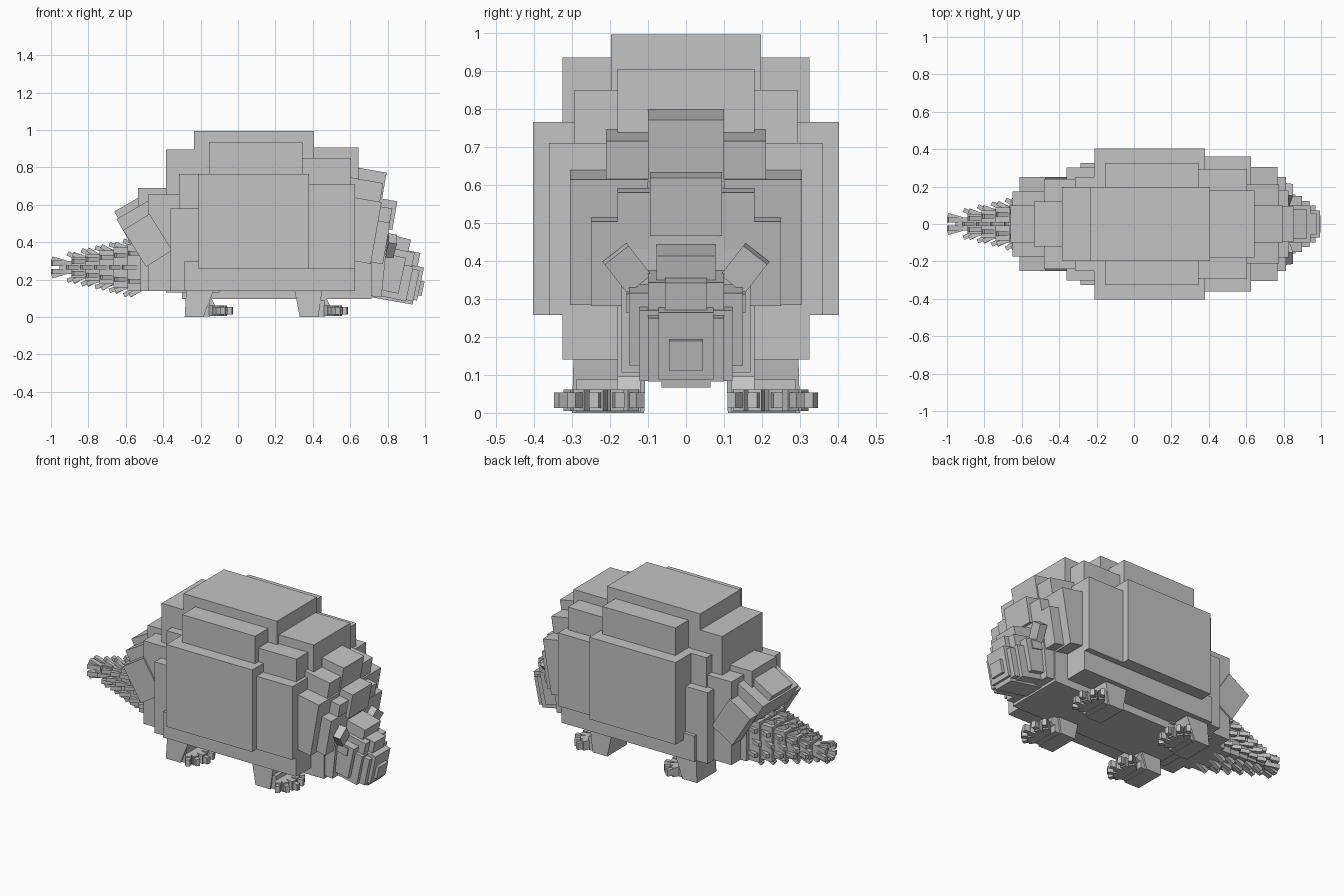
import bpy, bmesh, math, random
from mathutils import Matrix, Vector

default_cube = bpy.data.objects.get("Cube")
if default_cube:
    bpy.data.objects.remove(default_cube, do_unlink=True)

stone = bpy.data.materials.new("stone grey")
stone.use_nodes = True
GREY = (0.55, 0.55, 0.55, 1)
stone.diffuse_color = GREY
stone.node_tree.nodes["Principled BSDF"].inputs["Base Color"].default_value = GREY


def add_box(bm, centre, size, rotation=None):
    """Add one box, turned about its own centre, and return its vertices."""
    matrix = Matrix.Translation(centre)
    if rotation:
        matrix = matrix @ rotation.to_4x4()
    matrix = matrix @ Matrix.Diagonal((*size, 1))
    return bmesh.ops.create_cube(bm, size=1, matrix=matrix)["verts"]


def turn(axis, degrees):
    return Matrix.Rotation(math.radians(degrees), 3, axis)


def finish(name, bm):
    """Turn the collected boxes into one flat-faced object."""
    mesh = bpy.data.meshes.new(name)
    bm.to_mesh(mesh)
    bm.free()
    mesh.materials.append(stone)
    obj = bpy.data.objects.new(name, mesh)
    bpy.context.scene.collection.objects.link(obj)


def block(name, x, z, half_width, pitch=0):
    """Box centred across the body; x and z are (low, high) before pitching."""
    bm = bmesh.new()
    add_box(bm, (sum(x) / 2, 0, sum(z) / 2),
            (x[1] - x[0], 2 * half_width, z[1] - z[0]), turn('Y', pitch))
    finish(name, bm)


def pair(name, x, y, z, pitch=0, roll=0):
    """Mirrored boxes on the left and right sides."""
    bm = bmesh.new()
    for side in (-1, 1):
        add_box(bm, (sum(x) / 2, side * sum(y) / 2, sum(z) / 2),
                (x[1] - x[0], y[1] - y[0], z[1] - z[0]),
                turn('X', -roll * side) @ turn('Y', pitch))
    finish(name, bm)


# Shell: stepped middle section
block("shell_crown", (-.235, .405), (.6, .995), .197)
block("shell_upper_sides", (-.155, .345), (.6, .935), .325)
block("shell_wide_sides", (-.21, .38), (.257, .765), .403)
block("shell_skirt", (-.285, .625), (.14, .3), .325)
block("belly", (-.3, .715), (.095, .3), .18)

# Shell: stepped front section
block("shell_front_crown", (.3, .645), (.3, .905), .18)
block("shell_front_upper", (.3, .605), (.3, .85), .293)
block("shell_front_wide", (.3, .625), (.257, .71), .36)

# Shell: stepped rear section
block("shell_rear_crown", (-.385, -.1), (.13, .895), .197)
block("shell_rear_upper", (-.315, -.1), (.14, .765), .25)
block("shell_rear_wide", (-.36, -.1), (.14, .58), .303)
block("shell_rear_step", (-.535, -.3), (.3, .69), .12)
block("shell_rear_shoulder", (-.48, -.3), (.14, .655), .24)
block("rump", (-.52, -.3), (.14, .45), .15)

# Rear overhanging plates
block("rear_plate_middle", (-.63, -.4), (.45, .59), .175, -30)
block("rear_plate_top", (-.65, -.45), (.52, .62), .1, -30)
pair("rear_plate_side", (-.565, -.4), (.16, .25), (.295, .525), -32)

# Front overhanging plates around the neck
block("collar_top", (.58, .782), (.625, .79), .1, 10)
pair("collar_upper", (.55, .765), (.08, .21), (.585, .735), 10)
pair("collar_side", (.58, .74), (.1, .305), (.295, .63), 10)
block("collar_middle", (.66, .84), (.48, .635), .095, 10)
pair("collar_inner", (.65, .815), (.08, .18), (.465, .595), 10)
pair("collar_lower", (.68, .795), (.1, .25), (.29, .515), 10)
block("neck", (.5, .79), (.12, .55), .17, 6)

# Head
block("skull", (.71, .88), (.14, .335), .15, 12)
block("skull_crown", (.77, .905), (.25, .432), .077, 14)
block("brow", (.76, .93), (.2, .362), .1, 12)
block("brow_ridge", (.8, .96), (.2, .36), .055, 12)
block("cheeks", (.74, .92), (.1, .29), .122, 12)
block("snout", (.82, .955), (.095, .265), .1, 12)
block("muzzle", (.84, .977), (.1, .28), .072, 12)
block("nose", (.9, .99), (.12, .2), .045, 12)
block("chin", (.72, .94), (.085, .14), .065, 10)
pair("eye_ridge", (.79, .86), (.12, .157), (.27, .32), 12)
pair("ear", (.795, .84), (.115, .195), (.33, .43), 12, 38)


# Legs: slanted shin, instep and a fan of clawed toes
def legs(name, heel, lean):
    bm = bmesh.new()
    for side in (-1, 1):
        for v in add_box(bm, (heel + .05, side * .205, .09), (.1, .19, .18)):
            if v.co.z > .1:
                v.co.x += lean + (.06 if v.co.x > heel + .05 else 0)
                v.co.y -= side * .005
        add_box(bm, (heel + .1, side * .205, .045), (.07, .17, .085))
        add_box(bm, (heel + .13, side * .15, .09), (.03, .06, .1), turn('Y', -28))
        for i in range(5):
            splay = turn('Z', side * ((i - 2) * 24 + 12))
            ahead = splay @ Vector((1, 0, 0))
            root = Vector((heel + .125, side * (.215 + (i - 2) * .016), .033))
            reach = .1 - .012 * abs(i - 2)
            add_box(bm, root + ahead * reach / 2, (reach, .036, .056), splay)
            add_box(bm, root + ahead * (reach + .01), (.045, .026, .04), splay)
    finish(name, bm)


legs("hind_legs", -.285, .01)
legs("front_legs", .33, -.035)

# Tail: shrinking rings with spikes leaning outward and back on all four sides
tail = bmesh.new()
spikes = bmesh.new()
random.seed(4)
RINGS = 5
for i in range(RINGS):
    half = .125 - .018 * i
    centre = Vector((-.54 - .075 * i, 0, .265))
    add_box(tail, centre, (.1, 2 * half, 2 * half))
    for face in range(4):
        roll = turn('X', 90 * face)
        for k in range(3):
            lean = turn('Y', 24 + random.uniform(-8, 8))
            local = Vector((-.005 - .03 * (k % 2), (k - 1) * half * .6, half + .005))
            add_box(spikes, centre + roll @ local, (.08, .024, .024), roll @ lean)
add_box(tail, (-.91, 0, .265), (.09, .07, .07))
finish("tail", tail)
finish("tail_spikes", spikes)

# Tail tip: small flared cluster
tip = bmesh.new()
for face in range(4):
    roll = turn('X', 90 * face)
    for across in (-.022, .022):
        add_box(tip, Vector((-.957, 0, .265)) + roll @ Vector((0, across, .036)),
                (.08, .028, .024), roll @ turn('Y', 16))
finish("tail_tip", tip)
